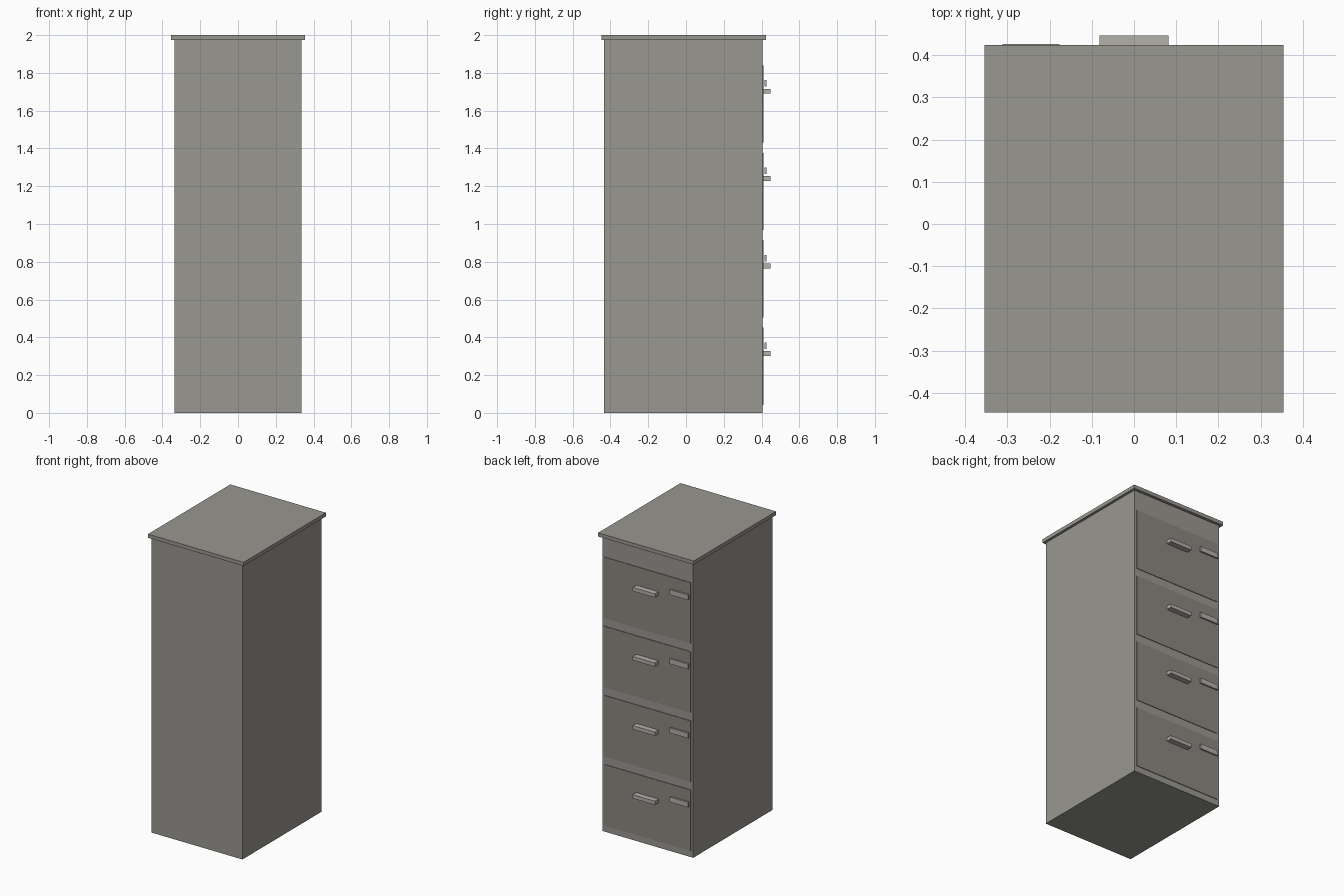
import bpy

if "Cube" in bpy.data.objects:
    bpy.data.objects.remove(bpy.data.objects["Cube"])


def material(name, rgb):
    mat = bpy.data.materials.new(name)
    mat.diffuse_color = (*rgb, 1)
    mat.use_nodes = True
    mat.node_tree.nodes["Principled BSDF"].inputs["Base Color"].default_value = mat.diffuse_color
    return mat


paint = material("cabinet_paint", (0.32, 0.31, 0.28))
front_paint = material("drawer_paint", (0.26, 0.24, 0.21))
metal = material("light_metal", (0.45, 0.44, 0.41))


def box(name, x, y, z, mat):
    """Box from (min, max) ranges on each axis."""
    lo, hi = zip(x, y, z)
    verts = [(a, b, c) for c in z for a, b in
             ((lo[0], lo[1]), (hi[0], lo[1]), (hi[0], hi[1]), (lo[0], hi[1]))]
    faces = [(3, 2, 1, 0), (4, 5, 6, 7)]
    faces += [(i, (i + 1) % 4, (i + 1) % 4 + 4, i + 4) for i in range(4)]
    mesh = bpy.data.meshes.new(name)
    mesh.from_pydata(verts, [], faces)
    mesh.materials.append(mat)
    obj = bpy.data.objects.new(name, mesh)
    bpy.context.collection.objects.link(obj)
    return obj


# Cabinet carcass and overhanging top
box("cabinet_body", (-0.337, 0.337), (-0.434, 0.405), (0, 1.975), paint)
box("cabinet_top", (-0.354, 0.354), (-0.447, 0.424), (1.975, 2.0), paint)

# Four drawers on the +y side, each with a pull and a label plate
for i in range(4):
    z = 0.042 + i * 0.463
    n = i + 1
    box(f"drawer_front_{n}", (-0.32, 0.32), (0.40, 0.409), (z, z + 0.409), front_paint)
    box(f"drawer_handle_{n}", (-0.082, 0.082), (0.405, 0.447), (z + 0.26, z + 0.285), metal)
    box(f"label_plate_{n}", (-0.312, -0.176), (0.415, 0.426), (z + 0.297, z + 0.331), metal)
